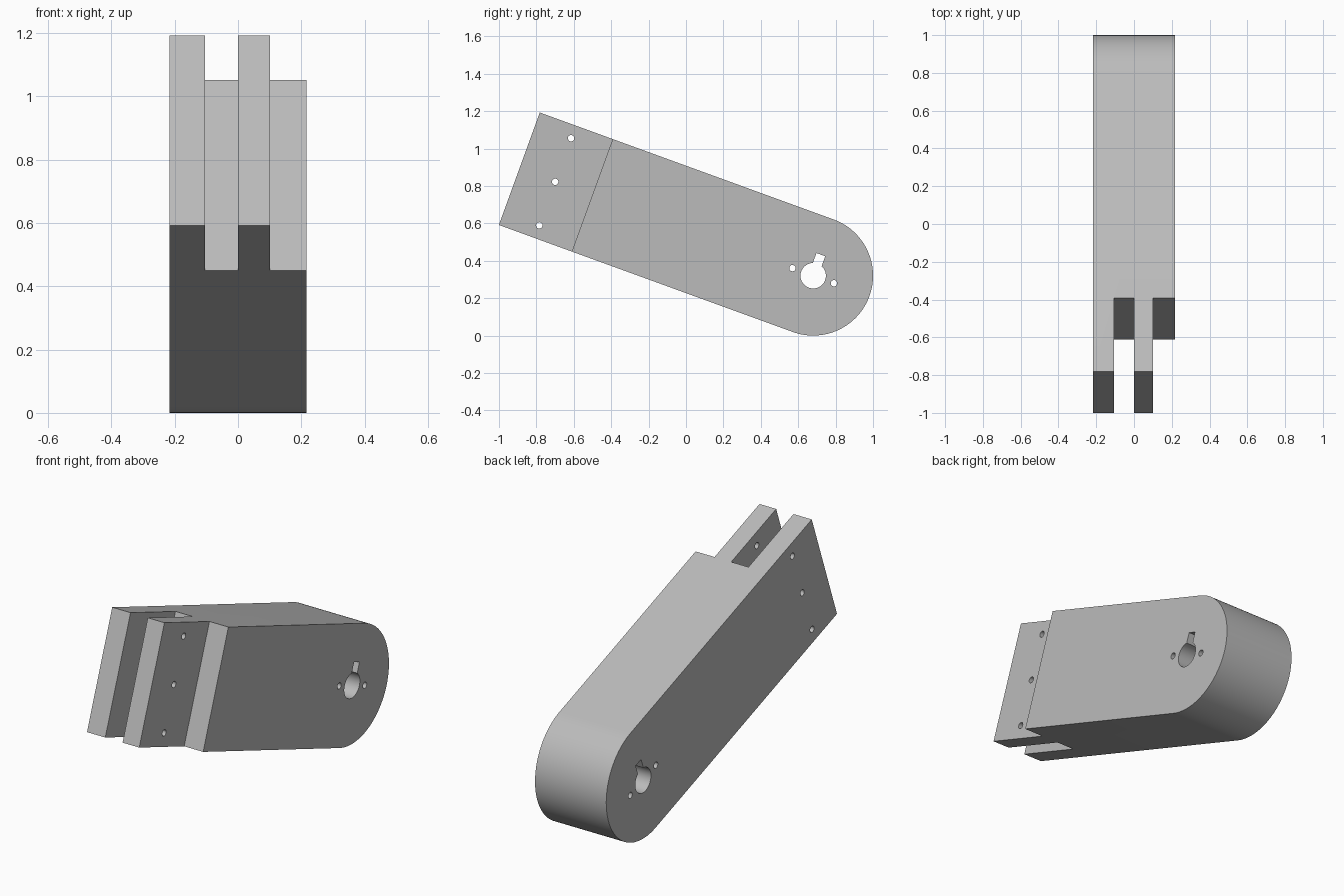
import bpy, bmesh
from math import sin, cos, pi, radians

cube = bpy.data.objects.get("Cube")
if cube:
    bpy.data.objects.remove(cube, do_unlink=True)

TILT = radians(20)
R = 0.32                        # half height of the bar and radius of its round end
PIVOT_Y, PIVOT_Z = 0.68, 0.32   # centre of the round end
HALF = 0.216                    # half thickness
LONG, SHORT = 1.672, 1.257      # reach of the long and short fingers

grey = bpy.data.materials.new("light grey")
grey.use_nodes = True
colour = (0.5, 0.5, 0.5, 1)
grey.diffuse_color = colour
grey.node_tree.nodes["Principled BSDF"].inputs["Base Color"].default_value = colour


def prism(name, outline, x0, x1):
    """Extrude an outline given along (u) and across (v) the tilted bar."""
    bm = bmesh.new()
    ring = [bm.verts.new((x0,
                          PIVOT_Y - u * cos(TILT) + v * sin(TILT),
                          PIVOT_Z + u * sin(TILT) + v * cos(TILT))) for u, v in outline]
    face = bm.faces.new(ring)
    ext = bmesh.ops.extrude_face_region(bm, geom=[face])
    new = [g for g in ext["geom"] if isinstance(g, bmesh.types.BMVert)]
    bmesh.ops.translate(bm, verts=new, vec=(x1 - x0, 0, 0))
    bmesh.ops.recalc_face_normals(bm, faces=bm.faces)
    mesh = bpy.data.meshes.new(name)
    bm.to_mesh(mesh)
    bm.free()
    mesh.materials.append(grey)
    obj = bpy.data.objects.new(name, mesh)
    bpy.context.collection.objects.link(obj)
    return obj


def arc(u, v, r, start, end, n):
    return [(u + r * cos(start + (end - start) * i / n),
             v + r * sin(start + (end - start) * i / n)) for i in range(n + 1)]


def circle(u, v, r, n=32):
    return arc(u, v, r, 0, 2 * pi, n)[:-1]


def box(u0, u1, v0, v1):
    return [(u0, v0), (u1, v0), (u1, v1), (u0, v1)]


# Bar with one round end
arm = prism("hinge_arm", [(LONG, R)] + arc(0, 0, R, pi / 2, 3 * pi / 2, 64) + [(LONG, -R)],
            -HALF, HALF)

# Slots that leave two long fingers
cutters = [prism("slot_cutter", box(SHORT, 2, -1, 1), x0, x1)
           for x0, x1 in ((-0.105, 0), (0.101, 0.4))]

# Keyed shaft hole, its two side holes and the row of pin holes
cutters.append(prism("shaft_cutter", circle(0, 0, 0.068, 48), -1, 1))
cutters.append(prism("key_cutter", box(-0.025, 0.025, 0, 0.12), -1, 1))
for u, v in ((-0.118, 0), (0.118, 0), (1.468, -0.248), (1.468, 0), (1.468, 0.248)):
    cutters.append(prism("pin_cutter", circle(u, v, 0.017, 24), -1, 1))

bpy.ops.object.select_all(action='DESELECT')
arm.select_set(True)
bpy.context.view_layer.objects.active = arm
for cutter in cutters:
    cutter.hide_render = True
    mod = arm.modifiers.new("cut", 'BOOLEAN')
    mod.operation = 'DIFFERENCE'
    mod.solver = 'EXACT'
    mod.object = cutter
    bpy.ops.object.modifier_apply(modifier=mod.name)
    bpy.data.objects.remove(cutter, do_unlink=True)

bpy.ops.object.shade_smooth_by_angle(angle=radians(30))
